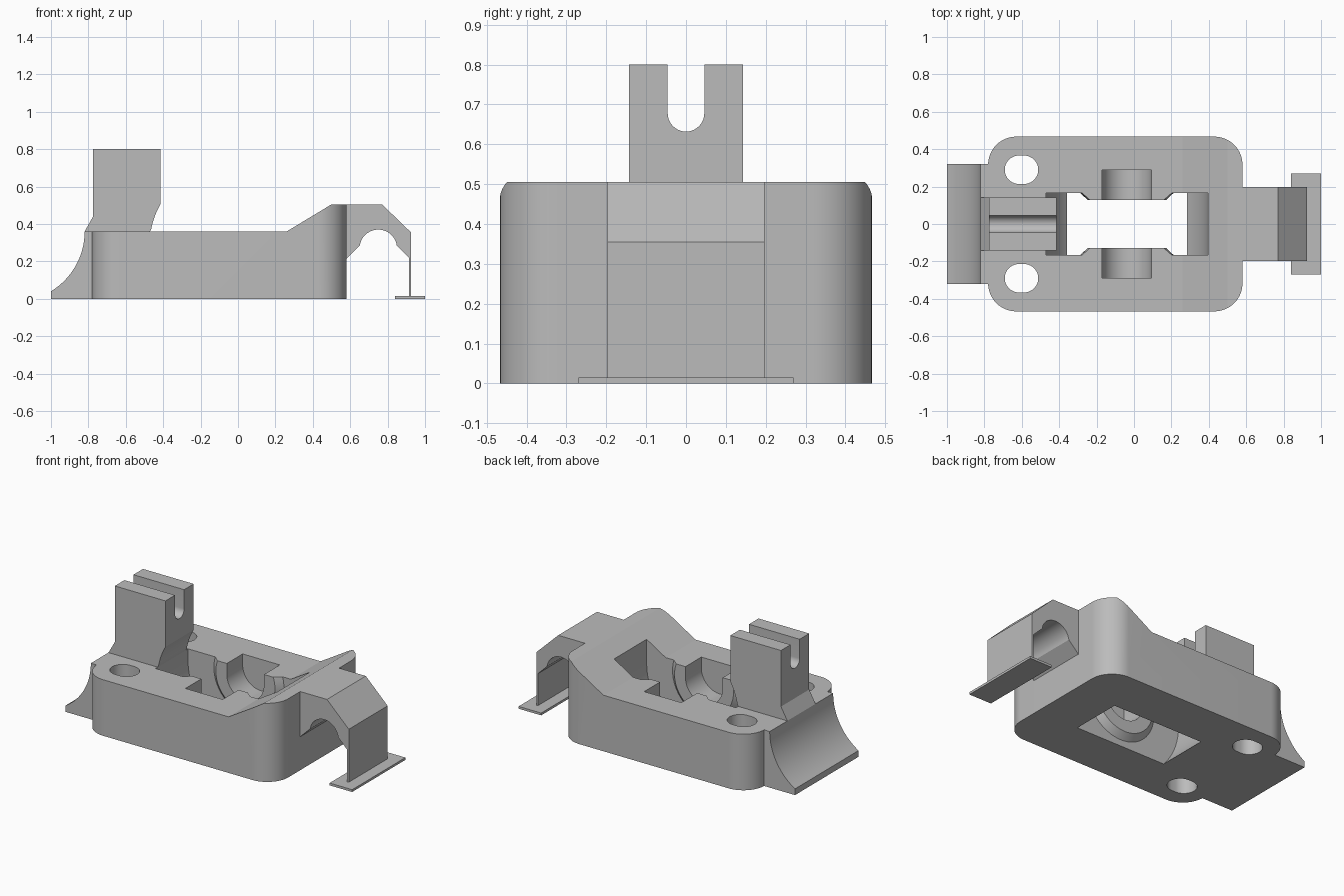
import bpy, bmesh
from math import sin, cos, pi, radians, atan2, hypot
from mathutils import Matrix

default = bpy.data.objects.get("Cube")
if default:
    bpy.data.objects.remove(default, do_unlink=True)

grey = bpy.data.materials.new("plain grey")
grey.use_nodes = True
GREY = (0.5, 0.5, 0.5, 1)
grey.diffuse_color = GREY
grey.node_tree.nodes["Principled BSDF"].inputs["Base Color"].default_value = GREY


def arc(cx, cy, r, start, end, n=20):
    """Points along an arc, angles in degrees."""
    angles = [radians(start + (end - start) * i / n) for i in range(n + 1)]
    return [(cx + r * cos(a), cy + r * sin(a)) for a in angles]


def extrude(name, pts, axis, lo, hi):
    """Closed profile extruded between lo and hi along the given axis."""
    place = {"x": lambda p, t: (t, p[0], p[1]),
             "y": lambda p, t: (p[0], t, p[1]),
             "z": lambda p, t: (p[0], p[1], t)}[axis]
    bm = bmesh.new()
    low = [bm.verts.new(place(p, lo)) for p in pts]
    high = [bm.verts.new(place(p, hi)) for p in pts]
    bm.faces.new(low)
    bm.faces.new(high)
    for i in range(len(pts)):
        j = (i + 1) % len(pts)
        bm.faces.new((low[i], low[j], high[j], high[i]))
    return finish(name, bm)


def finish(name, bm):
    bmesh.ops.recalc_face_normals(bm, faces=bm.faces)
    mesh = bpy.data.meshes.new(name)
    bm.to_mesh(mesh)
    bm.free()
    mesh.materials.append(grey)
    ob = bpy.data.objects.new(name, mesh)
    bpy.context.collection.objects.link(ob)
    return ob


def box(name, x0, x1, y0, y1, z0, z1):
    return extrude(name, [(x0, y0), (x1, y0), (x1, y1), (x0, y1)], "z", z0, z1)


def cone(name, x, y, z, r1, r2, depth):
    """Cone along y; r1 is the radius at the -y end."""
    bm = bmesh.new()
    bmesh.ops.create_cone(bm, cap_ends=True, segments=64, radius1=r1, radius2=r2, depth=depth,
                          matrix=Matrix.Translation((x, y, z)) @ Matrix.Rotation(-pi / 2, 4, "X"))
    return finish(name, bm)


def combine(target, tool, operation="DIFFERENCE"):
    mod = target.modifiers.new("cut", "BOOLEAN")
    mod.operation = operation
    mod.solver = "EXACT"
    mod.object = tool
    bpy.context.view_layer.update()
    result = bpy.data.meshes.new_from_object(
        target.evaluated_get(bpy.context.evaluated_depsgraph_get()))
    target.modifiers.clear()
    target.data = result
    bpy.data.objects.remove(tool, do_unlink=True)


# Shared dimensions: deck height, wheel centre and wheel clearance
DECK, TOP = 0.36, 0.505
WX, WZ, WR = -0.038, 0.29, 0.433
X0, X1, HALF, CORNER = -0.78, 0.58, 0.467, 0.15

# Housing: rounded plan trimmed by the stepped side profile
plan = (arc(X1 - CORNER, HALF - CORNER, CORNER, 0, 90) + arc(X0 + CORNER, HALF - CORNER, CORNER, 90, 180)
        + arc(X0 + CORNER, CORNER - HALF, CORNER, 180, 270) + arc(X1 - CORNER, CORNER - HALF, CORNER, 270, 360))
housing = extrude("housing", plan, "z", 0, 0.7)
side = [(-1, -0.1), (1, -0.1), (1, TOP), (0.5, TOP), (0.26, DECK), (-1, DECK)]
combine(housing, extrude("side_trim", side, "y", -0.6, 0.6), "INTERSECT")

# Wheel well: round below the axle line, straight above it, with cone bosses left standing
well = extrude("well", arc(WX, WZ, WR, 180, 360, 48) + [(WX + WR, 0.7), (WX - WR, 0.7)], "y", -0.165, 0.165)
for s in (-1, 1):
    tip, root = 0.21, 0.25
    r = (root, tip) if s < 0 else (tip, root)
    combine(well, cone("boss", WX, s * 0.1475, WZ, *r, 0.037))
    # Clear the boss volume above the deck only where nothing remains to be cut
combine(housing, well)

# Axle cradle: round bottom, open at the top
cradle = arc(WX, WZ, 0.132, 180, 360, 32) + [(WX + 0.132, 0.7), (WX - 0.132, 0.7)]
combine(housing, extrude("cradle", cradle, "y", -0.29, 0.29))

# Slotted mounting holes
for s in (-1, 1):
    slot = arc(-0.588, s * 0.29, 0.076, -90, 90) + arc(-0.615, s * 0.29, 0.076, 90, 270)
    combine(housing, extrude("mount_hole", slot, "z", -0.1, 0.7))

# Tail ramp with a concave sweep
r = 0.374
low = atan2(0.04 - DECK, -1 + 0.82 + r)
ramp = [(X0, 0), (-1, 0)] + arc(-0.82 - r, DECK, r, low * 180 / pi, 0) + [(X0, DECK)]
tail = extrude("tail_ramp", ramp, "y", -0.322, 0.322)

# Slotted post, hollowed in front to follow the wheel
a0 = atan2(TOP - WZ, -0.415 - WX) * 180 / pi
rp = hypot(TOP - WZ, -0.415 - WX)
post_side = [(-0.82, DECK), (-0.775, 0.44), (-0.775, 0.8), (-0.415, 0.8)]
post_side += arc(WX, WZ, rp, a0, 170.8, 10)
post_side[-1] = (-0.47, DECK)
post = extrude("slotted_post", post_side, "y", -0.143, 0.143)
notch = arc(0, 0.678, 0.046, 180, 360) + [(0.046, 0.9), (-0.046, 0.9)]
combine(post, extrude("notch", notch, "x", -1, -0.2))

# Arched front arm with a thin leg and foot plate
arm_side = [(X1, TOP), (0.77, TOP), (0.925, 0.355), (0.925, 0.015), (0.914, 0.015), (0.914, 0.22)]
arm_side += arc(0.75, 0.27, 0.1, 8, 172, 24) + [(X1, 0.215)]
arm = extrude("front_arm", arm_side, "y", -0.197, 0.197)
foot = box("foot_plate", 0.84, 1.0, -0.27, 0.27, 0, 0.015)

# Smooth the curved walls, keep the machined edges crisp
for ob in (housing, tail, post, arm, foot):
    bpy.ops.object.select_all(action="DESELECT")
    ob.select_set(True)
    bpy.context.view_layer.objects.active = ob
    bpy.ops.object.shade_smooth_by_angle(angle=radians(25))
